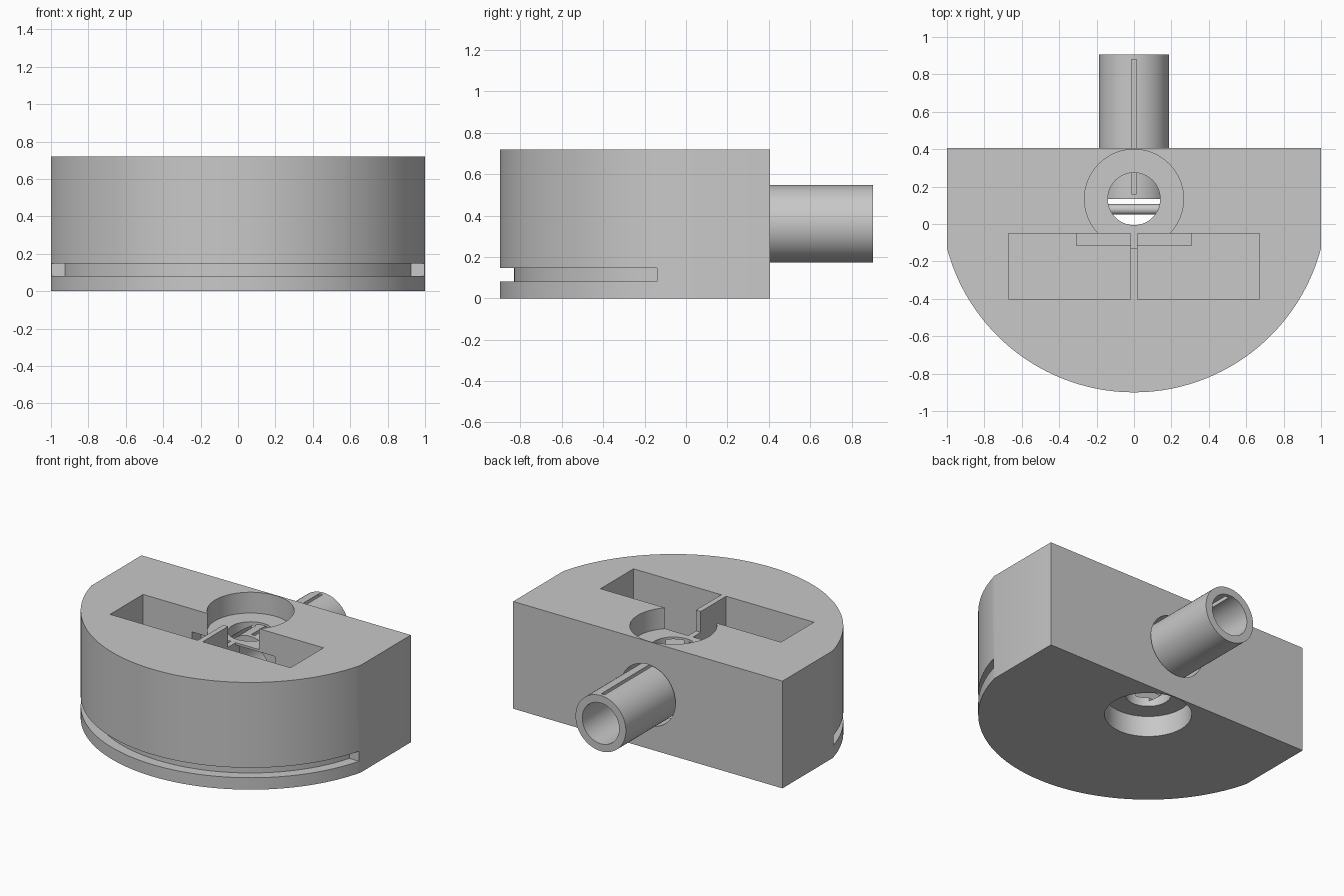
import bpy, bmesh, math
from mathutils import Matrix

cube = bpy.data.objects.get("Cube")
if cube:
    bpy.data.objects.remove(cube, do_unlink=True)

grey = bpy.data.materials.new("plain grey")
grey.use_nodes = True
colour = (0.58, 0.58, 0.58, 1)
grey.diffuse_color = colour
grey.node_tree.nodes["Principled BSDF"].inputs["Base Color"].default_value = colour

CY = 0.134      # y of the shared vertical axis
R = 1.034       # radius of the rounded front
H = 0.72        # body height
BACK = 0.405    # flat back face
TUBE_Z = 0.36


def finish(name, bm):
    bmesh.ops.recalc_face_normals(bm, faces=bm.faces)
    mesh = bpy.data.meshes.new(name)
    bm.to_mesh(mesh)
    bm.free()
    mesh.materials.append(grey)
    ob = bpy.data.objects.new(name, mesh)
    bpy.context.collection.objects.link(ob)
    return ob


def prism(name, outline, z0, z1):
    bm = bmesh.new()
    face = bm.faces.new([bm.verts.new((x, y, z0)) for x, y in outline])
    out = bmesh.ops.extrude_face_region(bm, geom=[face])
    top = [v for v in out["geom"] if isinstance(v, bmesh.types.BMVert)]
    bmesh.ops.translate(bm, vec=(0, 0, z1 - z0), verts=top)
    return finish(name, bm)


def box(name, x0, x1, y0, y1, z0, z1):
    return prism(name, [(x0, y0), (x1, y0), (x1, y1), (x0, y1)], z0, z1)


def cylinder(name, r, start, end, axis, segments=64):
    """Cylinder from start to end along z (at CY), y or x."""
    bm = bmesh.new()
    bmesh.ops.create_cone(bm, cap_ends=True, segments=segments,
                          radius1=r, radius2=r, depth=end - start)
    mid = (start + end) / 2
    place = {"z": Matrix.Translation((0, CY, mid)),
             "y": Matrix.Translation((0, mid, TUBE_Z)) @ Matrix.Rotation(math.pi / 2, 4, "X"),
             "x": Matrix.Translation((mid, 0.078, TUBE_Z)) @ Matrix.Rotation(math.pi / 2, 4, "Y")}
    bmesh.ops.transform(bm, matrix=place[axis], verts=bm.verts)
    return finish(name, bm)


def arc(r, a0, a1, n=72):
    return [(r * math.cos(a0 + (a1 - a0) * i / n),
             CY + r * math.sin(a0 + (a1 - a0) * i / n)) for i in range(n + 1)]


def cut(ob, cutters):
    for c in cutters:
        mod = ob.modifiers.new("cut", "BOOLEAN")
        mod.operation = "DIFFERENCE"
        mod.solver = "EXACT"
        mod.object = c
        bpy.context.view_layer.update()
        result = bpy.data.meshes.new_from_object(
            ob.evaluated_get(bpy.context.evaluated_depsgraph_get()))
        ob.modifiers.clear()
        ob.data = result
        bpy.data.objects.remove(c, do_unlink=True)


def smooth(ob):
    bpy.ops.object.select_all(action="DESELECT")
    ob.select_set(True)
    bpy.context.view_layer.objects.active = ob
    bpy.ops.object.shade_smooth_by_angle(angle=math.radians(30))


# Body: rounded front, flat sides and flat back
a = math.acos(1 / R)
body = prism("body", [(1, BACK), (-1, BACK)] + arc(R, math.pi + a, 2 * math.pi - a), 0, H)

# Groove around the lower front
inner, outer, drop = 0.965, 1.2, CY + 0.14
ai, ao = math.asin(drop / inner), math.asin(drop / outer)
groove = prism("groove_cutter",
               arc(inner, math.pi + ai, 2 * math.pi - ai)
               + arc(outer, 2 * math.pi - ao, math.pi + ao), 0.08, 0.147)

cutters = [
    groove,
    cylinder("top_recess", 0.265, 0.58, 0.9, "z"),
    cylinder("bottom_recess", 0.265, -0.2, 0.14, "z"),
    cylinder("through_hole", 0.14, -0.3, 1, "z"),
    cylinder("tube_bore", 0.205, 0.03, 0.6, "y"),
]
# Twin pockets either side of a thin divider, each opening into a chamber
for s in (-1, 1):
    xs = sorted((s * 0.018, s * 0.67))
    cutters.append(box("pocket", *xs, -0.4, -0.05, 0.36, 0.9))
    xs = sorted((s * 0.018, s * 0.308))
    cutters.append(box("chamber", *xs, -0.115, 0.05, 0.2, 0.565))
cut(body, cutters)
smooth(body)

# Hollow tube with a narrow slot along its top
tube = cylinder("tube", 0.187, CY, 0.905, "y")
cut(tube, [cylinder("tube_hollow", 0.137, -0.2, 1.2, "y"),
           box("tube_slot", -0.013, 0.013, 0.16, 0.88, TUBE_Z + 0.05, 0.8)])
smooth(tube)

# Small pin across the central hole
pin = cylinder("cross_pin", 0.028, -0.21, 0.21, "x", 32)
smooth(pin)
